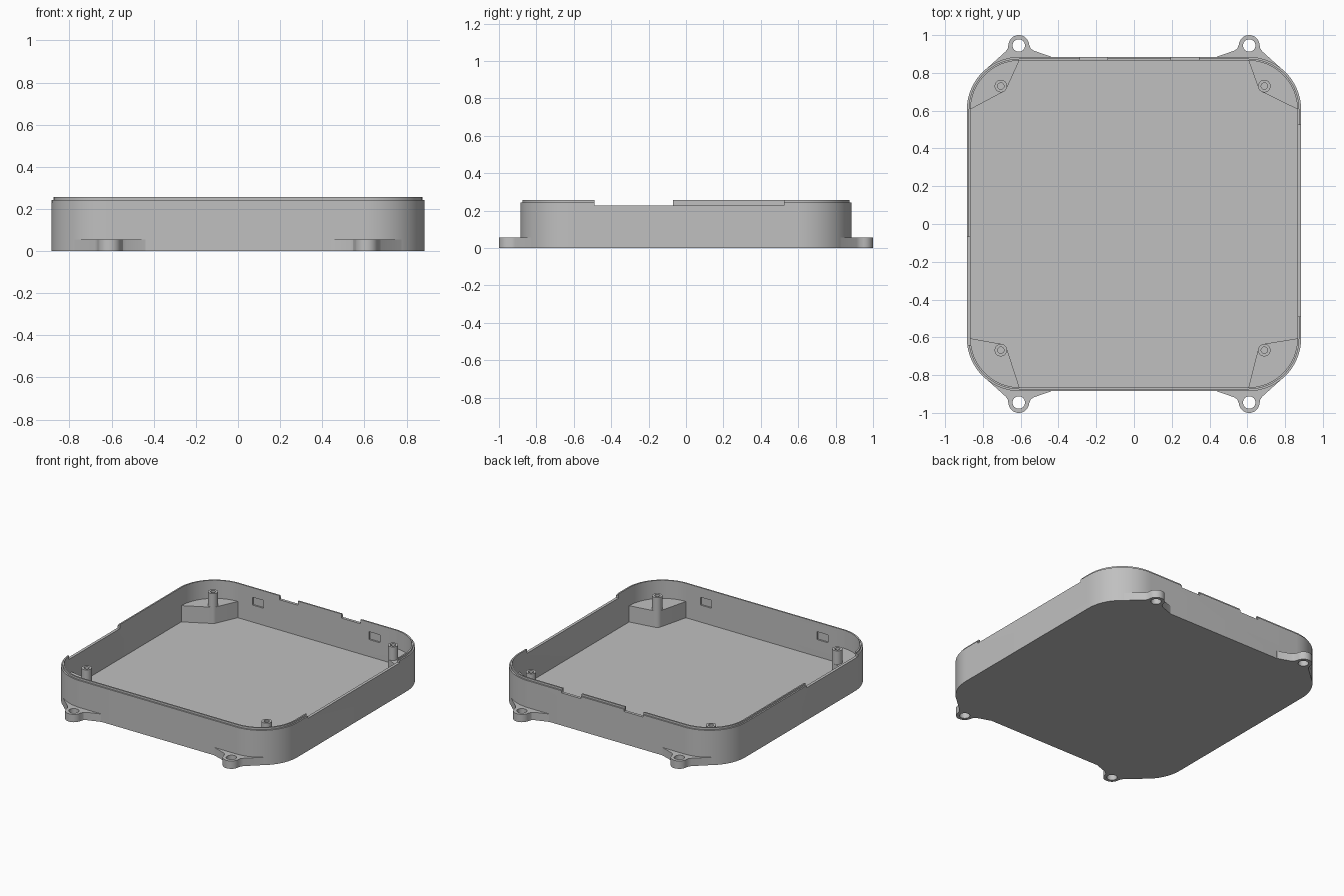
import bpy, bmesh
from math import cos, sin, radians

if "Cube" in bpy.data.objects:
    bpy.data.objects.remove(bpy.data.objects["Cube"], do_unlink=True)

grey = bpy.data.materials.new("light_grey_plastic")
grey.use_nodes = True
grey.diffuse_color = (0.527, 0.527, 0.527, 1)
grey.node_tree.nodes["Principled BSDF"].inputs["Base Color"].default_value = grey.diffuse_color

HALF, RADIUS, WALL = 0.885, 0.28, 0.02
FLOOR, SHOULDER, TOP = 0.016, 0.243, 0.257
CORNER = HALF - RADIUS


def arc(cx, cy, r, start, end, steps):
    angles = [radians(start + (end - start) * i / steps) for i in range(steps + 1)]
    return [(cx + r * cos(a), cy + r * sin(a)) for a in angles]


def circle(cx, cy, r, steps=32):
    return arc(cx, cy, r, 0, 360, steps)[:-1]


def rounded_square(inset):
    points = []
    for k, (sx, sy) in enumerate([(1, 1), (-1, 1), (-1, -1), (1, -1)]):
        points += arc(sx * CORNER, sy * CORNER, RADIUS - inset, 90 * k, 90 * k + 90, 20)
    return points


def finish(bm, name):
    bmesh.ops.recalc_face_normals(bm, faces=bm.faces)
    mesh = bpy.data.meshes.new(name)
    bm.to_mesh(mesh)
    bm.free()
    mesh.materials.append(grey)
    ob = bpy.data.objects.new(name, mesh)
    bpy.context.collection.objects.link(ob)
    return ob


def loft(name, rings):
    """Closed solid through a list of (outline, height)."""
    bm = bmesh.new()
    loops = [[bm.verts.new((x, y, z)) for x, y in pts] for pts, z in rings]
    for a, b in zip(loops, loops[1:]):
        for i in range(len(a)):
            j = (i + 1) % len(a)
            bm.faces.new((a[i], a[j], b[j], b[i]))
    bm.faces.new(loops[0])
    bm.faces.new(loops[-1])
    return finish(bm, name)


def hull(name, points, low, high):
    bm = bmesh.new()
    for x, y in points:
        bm.verts.new((x, y, low))
        bm.verts.new((x, y, high))
    bmesh.ops.convex_hull(bm, input=bm.verts)
    bmesh.ops.dissolve_limit(bm, angle_limit=0.01, verts=bm.verts, edges=bm.edges)
    return finish(bm, name)


def box(x0, x1, y0, y1, z0, z1):
    return loft("cutter", [([(x0, y0), (x1, y0), (x1, y1), (x0, y1)], z) for z in (z0, z1)])


def select(ob):
    bpy.ops.object.select_all(action="DESELECT")
    ob.select_set(True)
    bpy.context.view_layer.objects.active = ob


def cut(ob, cutter):
    select(ob)
    mod = ob.modifiers.new("cut", "BOOLEAN")
    mod.operation, mod.solver, mod.object = "DIFFERENCE", "EXACT", cutter
    bpy.ops.object.modifier_apply(modifier=mod.name)
    bpy.data.objects.remove(cutter, do_unlink=True)


def smooth(ob):
    select(ob)
    bpy.ops.object.shade_smooth_by_angle(angle=radians(30))


# Tray: outer wall, stepped lip, inner wall and floor in one shell
tray = loft("tray", [
    (rounded_square(0), 0), (rounded_square(0), SHOULDER),
    (rounded_square(0.01), SHOULDER), (rounded_square(0.01), TOP),
    (rounded_square(WALL), TOP), (rounded_square(WALL), FLOOR)])

# Rim notches: two in the back, one long one on each side
for x0, x1 in [(-0.285, -0.14), (0.195, 0.345)]:
    cut(tray, box(x0, x1, 0.82, 0.95, 0.228, 0.3))
cut(tray, box(0.82, 0.95, -0.49, 0.525, 0.228, 0.3))
cut(tray, box(-0.95, -0.82, -0.64, -0.07, 0.228, 0.3))

# Shallow snap pockets inside the front and back walls
for sx in (-1, 1):
    for sy in (-1, 1):
        xs = sorted((sx * 0.41, sx * 0.495))
        ys = sorted((sy * 0.85, sy * 0.876))
        cut(tray, box(*xs, *ys, 0.135, 0.19))
smooth(tray)

for sx, side in [(-1, "right"), (1, "left")]:
    for sy, end in [(-1, "front"), (1, "back")]:
        tag = f"{end}_{side}"
        px = 0.69 if sx > 0 else -0.705
        py = 0.73 if sy > 0 else -0.668

        # Corner block wrapped around its screw post
        bend = arc(CORNER, CORNER, RADIUS - 0.015, 0, 90, 20)
        points = circle(px, py, 0.033) + [(sx * x, sy * y) for x, y in bend]
        smooth(hull("corner_block_" + tag, points, FLOOR - 0.005, 0.13))

        # Hollow screw post
        smooth(loft("screw_post_" + tag, [
            (circle(px, py, 0.033), 0.11), (circle(px, py, 0.033), 0.225),
            (circle(px, py, 0.017), 0.225), (circle(px, py, 0.017), 0.14)]))

        # Mounting ear with flared sides and a through hole
        outline = arc(CORNER, CORNER, RADIUS - 0.008, 45, 90, 14)
        outline += [(0.44, 0.877), (0.44, 0.886), (0.532, 0.918), (0.546, 0.928)]
        outline += arc(0.61, 0.945, 0.055, 175, 5, 20)
        outline += [(0.668, 0.93), (0.68, 0.913), (0.80, 0.805)]
        outline = [(sx * x, sy * y) for x, y in outline]
        ear = loft("mounting_ear_" + tag, [(outline, 0), (outline, 0.055)])
        hole = circle(sx * 0.61, sy * 0.945, 0.033)
        cut(ear, loft("cutter", [(hole, -0.1), (hole, 0.2)]))
        smooth(ear)
